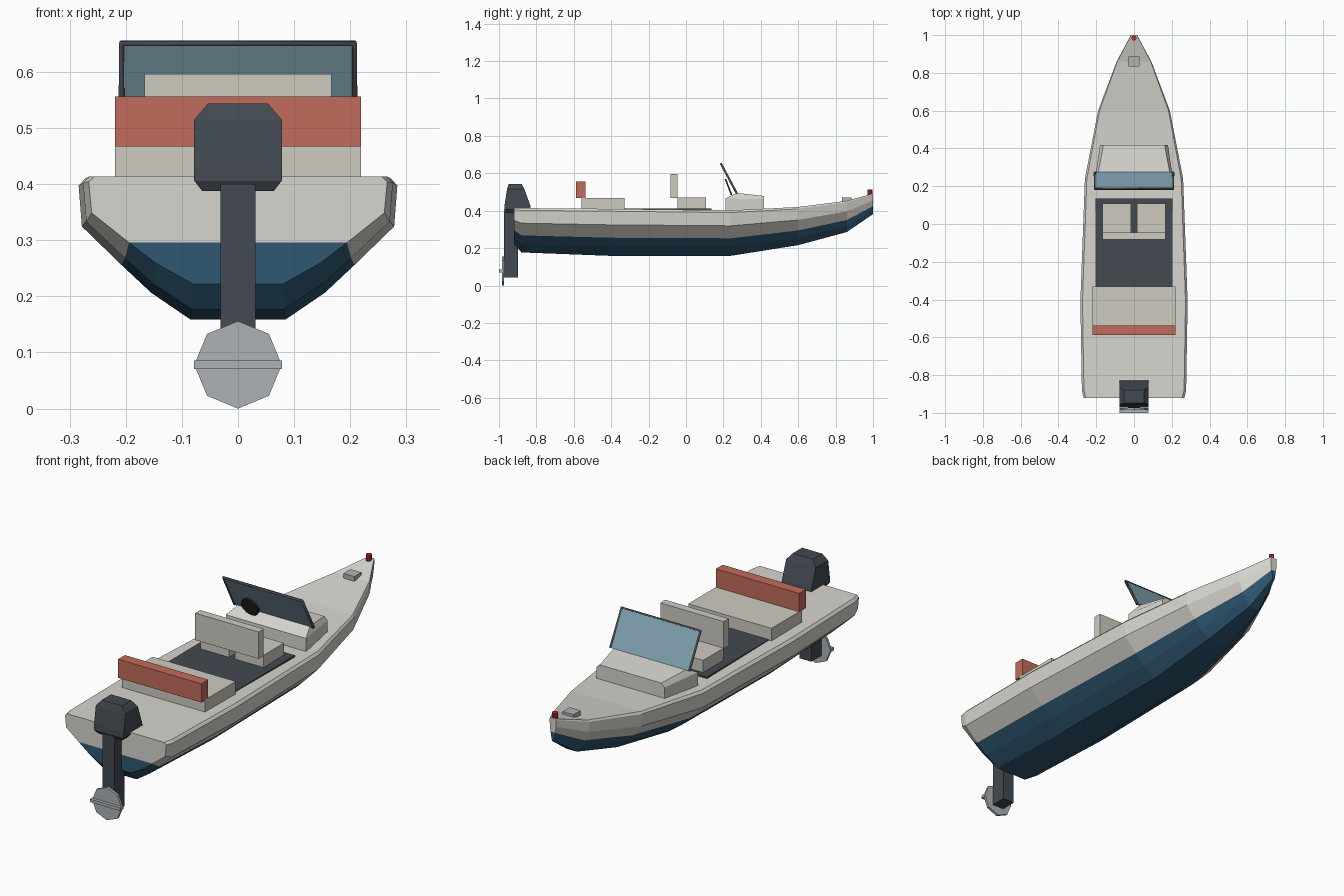
import bpy, math
from mathutils import Vector

if "Cube" in bpy.data.objects:
    bpy.data.objects.remove(bpy.data.objects["Cube"])


def mat(name, r, g, b):
    m = bpy.data.materials.new(name)
    m.diffuse_color = [(c / 255) ** 2.2 for c in (r, g, b)] + [1]
    m.use_nodes = True
    m.node_tree.nodes["Principled BSDF"].inputs["Base Color"].default_value = m.diffuse_color
    return m


CREAM = mat("cream", 214, 212, 205)
BLUE = mat("blue", 50, 88, 113)
SEAT = mat("upholstery", 205, 202, 192)
RED = mat("red_upholstery", 192, 108, 92)
DARK = mat("dark_grey", 68, 75, 82)
BLACK = mat("black", 40, 44, 48)
METAL = mat("metal", 172, 177, 182)
GLASS = mat("glass", 130, 162, 178)
LAMP = mat("lamp_red", 190, 50, 45)


def mesh(name, verts, faces, *mats):
    me = bpy.data.meshes.new(name)
    me.from_pydata(verts, [], faces)
    for m in mats:
        me.materials.append(m)
    ob = bpy.data.objects.new(name, me)
    bpy.context.collection.objects.link(ob)
    return ob


def loft(name, rings, m):
    """Closed skin through rings of equal length, listed counter-clockwise."""
    n = len(rings[0])
    verts = [v for r in rings for v in r]
    faces = [tuple(reversed(range(n))), tuple(range(len(verts) - n, len(verts)))]
    for k in range(len(rings) - 1):
        for i in range(n):
            j = (i + 1) % n
            faces.append((k * n + i, k * n + j, (k + 1) * n + j, (k + 1) * n + i))
    return mesh(name, verts, faces, m)


def rect(hx, y0, y1, z):
    return [(-hx, y0, z), (hx, y0, z), (hx, y1, z), (-hx, y1, z)]


def box(name, x0, x1, y0, y1, z0, z1, m):
    return loft(name, [[(x0, y0, z), (x1, y0, z), (x1, y1, z), (x0, y1, z)] for z in (z0, z1)], m)


def cylinder(name, r, depth, n, loc, rot, m):
    bpy.ops.mesh.primitive_cylinder_add(vertices=n, radius=r, depth=depth, location=loc, rotation=rot)
    ob = bpy.context.object
    ob.name = name
    ob.data.materials.append(m)
    return ob


# Hull: one section scaled along stations (y, half beam, keel z, sheer z)
section = [(0.30, 0), (0.546, 0.19), (0.73, 0.385), (0.98, 0.66), (1.0, 0.95), (0.96, 1.0)]
stations = [(-0.92, 0.266, 0.222, 0.414), (-0.88, 0.276, 0.177, 0.414), (-0.41, 0.284, 0.159, 0.41),
            (0.24, 0.260, 0.159, 0.402), (0.60, 0.190, 0.216, 0.42), (0.86, 0.092, 0.286, 0.453),
            (1.0, 0.017, 0.382, 0.492)]
verts, faces, slots = [], [], []
for y, b, k, s in stations:
    right = [(b * fx, y, k + (s - k) * fz) for fx, fz in section]
    verts += right + [(-x, yy, z) for x, yy, z in reversed(right)]
for k in range(len(stations) - 1):
    for i in range(12):
        j = (i + 1) % 12
        faces.append((k * 12 + i, k * 12 + j, k * 12 + 12 + j, k * 12 + 12 + i))
        slots.append(1 if i in (0, 1, 9, 10, 11) else 0)
for i in range(5):
    a = (i, i + 1, 10 - i, 11 - i)
    end = (len(stations) - 1) * 12
    faces += [tuple(reversed(a)), tuple(end + v for v in a)]
    slots += [1 if i < 2 else 0] * 2
hull = mesh("hull", verts, faces, CREAM, BLUE)
hull.data.polygons.foreach_set("material_index", slots)
# Make all hull normals point outwards
import bmesh
bm = bmesh.new()
bm.from_mesh(hull.data)
bmesh.ops.recalc_face_normals(bm, faces=bm.faces)
bm.to_mesh(hull.data)
bm.free()

# Cockpit floor and seats
box("cockpit_floor", -0.205, 0.205, -0.46, 0.135, 0.39, 0.412, DARK)
for side, x0 in (("left", -0.166), ("right", 0.016)):
    box(side + "_seat", x0, x0 + 0.15, -0.045, 0.108, 0.40, 0.47, SEAT)
box("seat_backrest", -0.167, 0.167, -0.083, -0.045, 0.468, 0.596, SEAT)
box("rear_bench", -0.219, 0.219, -0.56, -0.33, 0.39, 0.469, SEAT)
box("bench_backrest", -0.219, 0.219, -0.588, -0.537, 0.467, 0.556, RED)

# Console with sloping top and chamfered sides
loft("console", [
    [(-0.21, 0.21, 0.39), (0.21, 0.21, 0.39), (0.18, 0.417, 0.39), (-0.18, 0.417, 0.39)],
    [(-0.21, 0.21, 0.465), (0.21, 0.21, 0.465), (0.18, 0.417, 0.462), (-0.18, 0.417, 0.462)],
    [(-0.19, 0.27, 0.495), (0.19, 0.27, 0.495), (0.162, 0.417, 0.479), (-0.162, 0.417, 0.479)]], CREAM)

# Windshield glass and tubular frame
low, high = Vector((0, 0.272, 0.492)), Vector((0, 0.187, 0.651))
off = Vector((0, 0.159, 0.085)).normalized() * 0.003
pane = []
for d in (-off, off):
    pane.append([tuple(p + d + Vector((x, 0, 0))) for p, x in
                 ((low, -0.207), (low, 0.207), (high, 0.207), (high, -0.207))])
loft("windshield_glass", pane, GLASS)
cu = bpy.data.curves.new("windshield_frame", "CURVE")
cu.dimensions = "3D"
cu.bevel_depth = 0.0065
cu.bevel_resolution = 1
cu.use_fill_caps = True
sp = cu.splines.new("POLY")
path = [(-0.207, low), (-0.207, high), (0.207, high), (0.207, low)]
sp.points.add(3)
for pt, (x, p) in zip(sp.points, path):
    pt.co = (x, p.y, p.z, 1)
cu.materials.append(DARK)
bpy.context.collection.objects.link(bpy.data.objects.new("windshield_frame", cu))

# Steering wheel
cylinder("steering_wheel", 0.046, 0.008, 16, (-0.095, 0.227, 0.527),
         (math.radians(-69), 0, 0), BLACK)

# Outboard motor
loft("motor_cowl", [rect(0.064, -0.962, -0.835, 0.388), rect(0.078, -0.972, -0.828, 0.406),
                    rect(0.078, -0.970, -0.833, 0.43), rect(0.078, -0.957, -0.864, 0.515),
                    rect(0.053, -0.948, -0.878, 0.544)], DARK)
box("motor_leg", -0.031, 0.031, -0.973, -0.898, 0.043, 0.40, DARK)
cylinder("propeller", 0.078, 0.012, 8, (0, -0.979, 0.078), (math.pi / 2, 0, 0), METAL)
box("propeller_blade", -0.078, 0.078, -1.0, -0.973, 0.071, 0.086, METAL)

# Bow fittings
box("bow_cleat", -0.029, 0.029, 0.833, 0.886, 0.445, 0.472, METAL)
cylinder("bow_light", 0.013, 0.03, 10, (0, 0.984, 0.499), (0, 0, 0), LAMP)
